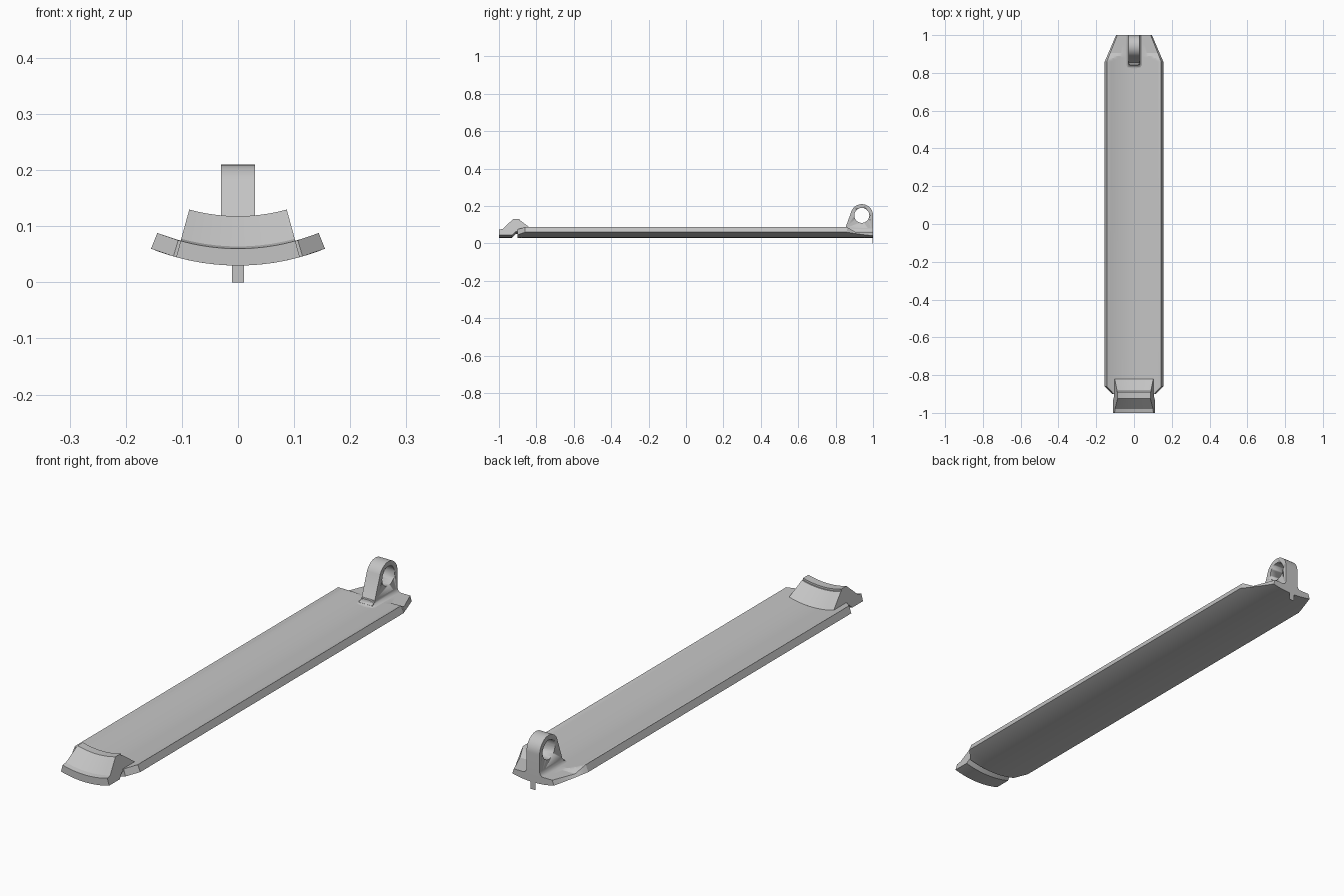
import bpy, bmesh, math

if "Cube" in bpy.data.objects:
    bpy.data.objects.remove(bpy.data.objects["Cube"], do_unlink=True)

grey = bpy.data.materials.new("light grey")
grey.use_nodes = True
grey.diffuse_color = (0.55, 0.55, 0.55, 1)
grey.node_tree.nodes["Principled BSDF"].inputs["Base Color"].default_value = (0.55, 0.55, 0.55, 1)

R_OUT, THICK = 0.415, 0.03       # underside radius and plate thickness
AXIS_Z = R_OUT + 0.03            # height of the curvature axis


def arc_point(angle, y, t):
    """Point at height t above the curved underside."""
    r = R_OUT - t
    return [r * math.sin(angle), y, AXIS_Z - r * math.cos(angle)]


def loft(name, rings, smooth=30):
    """Skin closed rings of equal length and cap both ends."""
    bm = bmesh.new()
    rows = [[bm.verts.new(p) for p in ring] for ring in rings]
    n = len(rows[0])
    for a, b in zip(rows, rows[1:]):
        for i in range(n):
            j = (i + 1) % n
            bm.faces.new((a[i], a[j], b[j], b[i]))
    bm.faces.new(rows[0])
    bm.faces.new(rows[-1][::-1])
    bmesh.ops.recalc_face_normals(bm, faces=bm.faces)
    mesh = bpy.data.meshes.new(name)
    bm.to_mesh(mesh)
    bm.free()
    ob = bpy.data.objects.new(name, mesh)
    bpy.context.collection.objects.link(ob)
    mesh.materials.append(grey)
    bpy.ops.object.select_all(action="DESELECT")
    ob.select_set(True)
    bpy.context.view_layer.objects.active = ob
    bpy.ops.object.shade_smooth_by_angle(angle=math.radians(smooth))
    return ob


def arc_sweep(name, profile, half_angle, steps=20):
    """Revolve a closed (y, height) profile about the curvature axis."""
    angles = [half_angle * (2 * i / steps - 1) for i in range(steps + 1)]
    return loft(name, [[arc_point(a, y, t) for y, t in profile] for a in angles])


def lerp(a, b, f):
    return a + (b - a) * min(max(f, 0), 1)


# Curved plate: tapered ends, with the upper rear corners cut down
def plate_ring(y, steps=32):
    half_width = 0.155
    if y < -0.86:
        half_width = lerp(0.155, 0.115, (-0.86 - y) / 0.04)
    if y > 0.86:
        half_width = lerp(0.155, 0.095, (y - 0.86) / 0.14)
    limit = math.asin(half_width / R_OUT)
    angles = [limit * (2 * i / steps - 1) for i in range(steps + 1)]
    top = [arc_point(a, y, THICK) for a in angles]
    if y > 0.86:
        ceiling = lerp(0.088, 0.062, (y - 0.86) / 0.045)
        for p in top:
            p[2] = min(p[2], ceiling)
    return [arc_point(a, y, 0) for a in angles] + top[::-1]


loft("curved_plate", [plate_ring(y) for y in
                      (-0.9, -0.86, 0.86, 0.87, 0.88, 0.89, 0.905, 0.95, 1)], 15)

# Front hook block with a groove beneath, and the ramp behind it
SIDE = math.radians(15.4)
arc_sweep("front_block", [(-1, 0), (-1, 0.03), (-0.98, 0.034), (-0.925, 0.088),
                          (-0.89, 0.088), (-0.89, 0.02), (-0.91, 0.02), (-0.93, 0)], SIDE)
arc_sweep("front_ramp", [(-0.9, 0.015), (-0.9, 0.08), (-0.885, 0.08),
                         (-0.82, 0.03), (-0.82, 0.015)], SIDE)

# Rear lug: rounded top tangent to a straight back and a sloping front
CY, CZ, LUG_R, HOLE_R, HALF = 0.94, 0.15, 0.06, 0.04, 0.03
arc = [math.radians(155 * i / 20) for i in range(21)]
outline = [(0.835, 0.045), (1, 0.045)]
outline += [(CY + LUG_R * math.cos(a), CZ + LUG_R * math.sin(a)) for a in arc]
outline += [(0.852, 0.082), (0.835, 0.066)]
lug = loft("rear_lug", [[(x, y, z) for y, z in outline] for x in (-HALF, HALF)])

# Pin hole through the lug
circle = [2 * math.pi * i / 40 for i in range(40)]
cutter = loft("hole_cutter", [[(x, CY + HOLE_R * math.cos(a), CZ + HOLE_R * math.sin(a))
                               for a in circle] for x in (-0.1, 0.1)])
cutter.hide_render = True
cutter.hide_viewport = True
hole = lug.modifiers.new("pin_hole", "BOOLEAN")
hole.operation = "DIFFERENCE"
hole.solver = "EXACT"
hole.object = cutter
lug.modifiers.move(len(lug.modifiers) - 1, 0)

# Fillet skirt where the lug meets the plate
skirt = []
for i in range(7):
    a = math.pi / 2 * i / 6
    out, z = 0.02 * (1 - math.sin(a)), 0.06 + 0.022 * (1 - math.cos(a))
    w, front = HALF + out, 0.842 - out
    skirt.append([(-w, 1, z), (-w, front + 0.01, z), (-w + 0.01, front, z),
                  (w - 0.01, front, z), (w, front + 0.01, z), (w, 1, z)])
loft("lug_fillet", skirt, 40)

# Thin tab hanging below the rear edge
loft("rear_tab", [[(x, y, z) for x, y in ((-0.011, 0.998), (0.011, 0.998),
                                          (0.011, 1), (-0.011, 1))] for z in (0, 0.05)])
